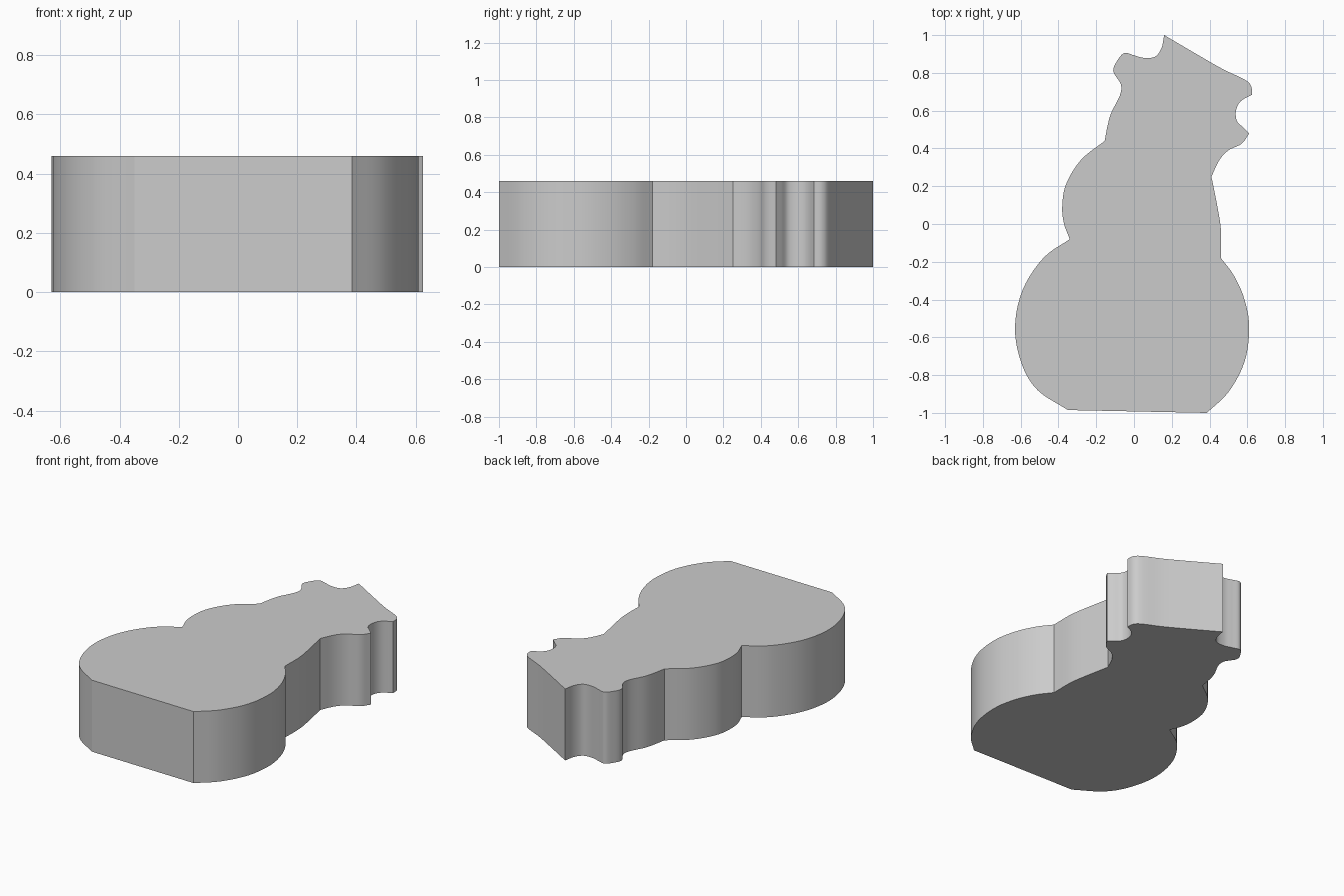
import bpy, bmesh, math
from mathutils import Vector

if "Cube" in bpy.data.objects:
    bpy.data.objects.remove(bpy.data.objects["Cube"], do_unlink=True)

HEIGHT = 0.46
STEPS = 5

# Outline as smooth runs, counter-clockwise; each run ends at a sharp corner
RUNS = [
    # flat foot
    [(-.35, -.985), (.385, -1)],
    # right side of the round base
    [(.385, -1), (.50, -.89), (.585, -.73), (.61, -.55), (.585, -.4), (.53, -.275), (.46, -.18)],
    # chest
    [(.46, -.18), (.46, -.03), (.44, .1), (.41, .25)],
    # throat and lower jaw
    [(.41, .25), (.45, .335), (.5, .39), (.57, .425), (.61, .48)],
    # mouth
    [(.61, .48), (.58, .51), (.545, .545), (.54, .6), (.565, .65), (.625, .685)],
    # nose and brow
    [(.625, .685), (.62, .73), (.585, .765), (.47, .82), (.33, .9), (.16, 1)],
    # ears and nape
    [(.16, 1), (.145, .93), (.11, .885), (.05, .88), (0, .893), (-.05, .905), (-.085, .87),
     (-.11, .81), (-.07, .74), (-.075, .68), (-.12, .59), (-.14, .52), (-.155, .44)],
    # back
    [(-.155, .44), (-.28, .34), (-.36, .21), (-.38, .09), (-.37, 0), (-.34, -.08)],
    # left side of the round base
    [(-.34, -.08), (-.48, -.18), (-.59, -.35), (-.63, -.55), (-.595, -.74), (-.51, -.88), (-.35, -.985)],
]


def smooth_run(points):
    """Curve through the points, leaving out the last one."""
    pts = [Vector(p) for p in points]
    if len(pts) == 2:
        return pts[:1]
    pts = [2 * pts[0] - pts[1]] + pts + [2 * pts[-1] - pts[-2]]
    out = []
    for a, b, c, d in zip(pts, pts[1:], pts[2:], pts[3:]):
        for i in range(STEPS):
            t = i / STEPS
            out.append(0.5 * (2 * b + (c - a) * t + (2 * a - 5 * b + 4 * c - d) * t**2
                              + (3 * b - a - 3 * c + d) * t**3))
    return out


# Extruded silhouette body
bm = bmesh.new()
outline = [p for run in RUNS for p in smooth_run(run)]
base = bm.faces.new([bm.verts.new((p.x, p.y, 0)) for p in outline])
top = bmesh.ops.extrude_face_region(bm, geom=[base], use_keep_orig=True)["geom"]
bmesh.ops.translate(bm, vec=(0, 0, HEIGHT), verts=[g for g in top if isinstance(g, bmesh.types.BMVert)])
bmesh.ops.recalc_face_normals(bm, faces=bm.faces)
mesh = bpy.data.meshes.new("silhouette_block")
bm.to_mesh(mesh)
bm.free()
block = bpy.data.objects.new("silhouette_block", mesh)
bpy.context.collection.objects.link(block)

# Plain grey
grey = bpy.data.materials.new("light_grey")
grey.use_nodes = True
color = (0.6, 0.6, 0.6, 1)
grey.diffuse_color = color
grey.node_tree.nodes["Principled BSDF"].inputs["Base Color"].default_value = color
mesh.materials.append(grey)

# Smooth walls with sharp rims and corners
bpy.ops.object.select_all(action="DESELECT")
block.select_set(True)
bpy.context.view_layer.objects.active = block
bpy.ops.object.shade_smooth_by_angle(angle=math.radians(30))
